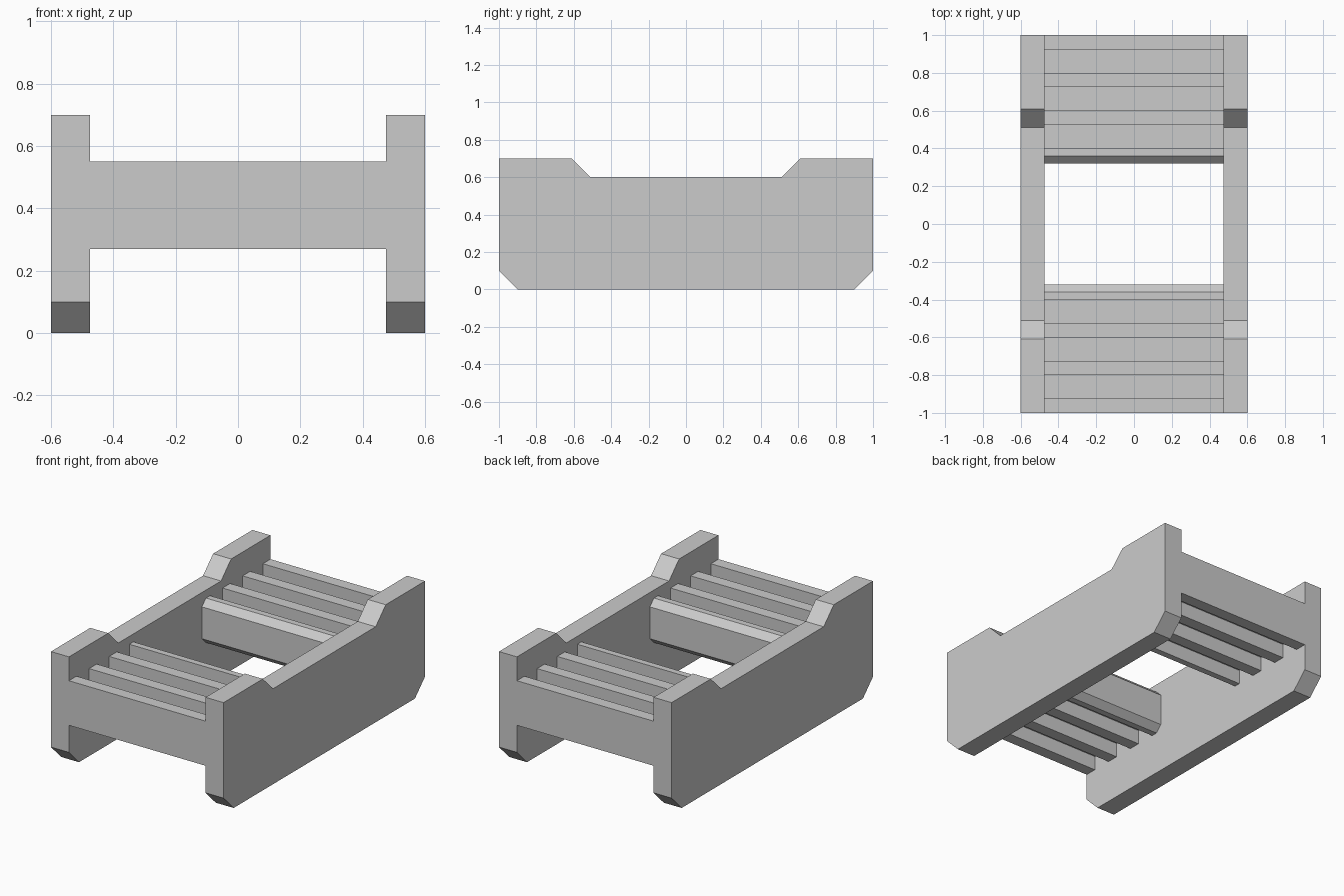
import bpy
import bmesh

cube = bpy.data.objects.get("Cube")
if cube:
    bpy.data.objects.remove(cube, do_unlink=True)

grey = bpy.data.materials.new("light grey")
grey.use_nodes = True
colour = (0.6, 0.6, 0.6, 1)
grey.diffuse_color = colour
grey.node_tree.nodes["Principled BSDF"].inputs["Base Color"].default_value = colour


def extrude_profile(name, profile, x0, x1):
    """Extrude a closed (y, z) outline along x."""
    bm = bmesh.new()
    face = bm.faces.new([bm.verts.new((x0, y, z)) for y, z in profile])
    result = bmesh.ops.extrude_face_region(bm, geom=[face])
    moved = [v for v in result["geom"] if isinstance(v, bmesh.types.BMVert)]
    bmesh.ops.translate(bm, verts=moved, vec=(x1 - x0, 0, 0))
    bmesh.ops.recalc_face_normals(bm, faces=bm.faces)
    mesh = bpy.data.meshes.new(name)
    bm.to_mesh(mesh)
    bm.free()
    mesh.materials.append(grey)
    obj = bpy.data.objects.new(name, mesh)
    bpy.context.collection.objects.link(obj)
    return obj


INNER, OUTER = 0.475, 0.6
LOW, HIGH = 0.27, 0.55            # rib bottom and top
WEB_LOW, WEB_HIGH = 0.36, 0.46    # thin web between ribs

# Side walls: clipped lower corners and a dropped middle
half = [(0.9, 0), (1, 0.1), (1, 0.7), (0.61, 0.7), (0.51, 0.6)]
wall = half + [(-y, z) for y, z in reversed(half)]
extrude_profile("left_wall", wall, INNER, OUTER)
extrude_profile("right_wall", wall, -OUTER, -INNER)

# Ribbed cross panels: a comb outline with a chamfered inner bar
upper = []
for i in range(3):
    outer_y = 1 - 0.2 * i
    rib_y = outer_y - 0.075
    upper += [(outer_y, HIGH), (rib_y, HIGH),
              (rib_y, WEB_HIGH), (outer_y - 0.2, WEB_HIGH)]
upper += [(0.4, HIGH), (0.36, HIGH), (0.32, HIGH - 0.04)]
lower = [(y, LOW + HIGH - z) for y, z in reversed(upper)]
panel = upper + lower
for name, side in (("back_ribbed_panel", 1), ("front_ribbed_panel", -1)):
    extrude_profile(name, [(side * y, z) for y, z in panel], -INNER, INNER)
